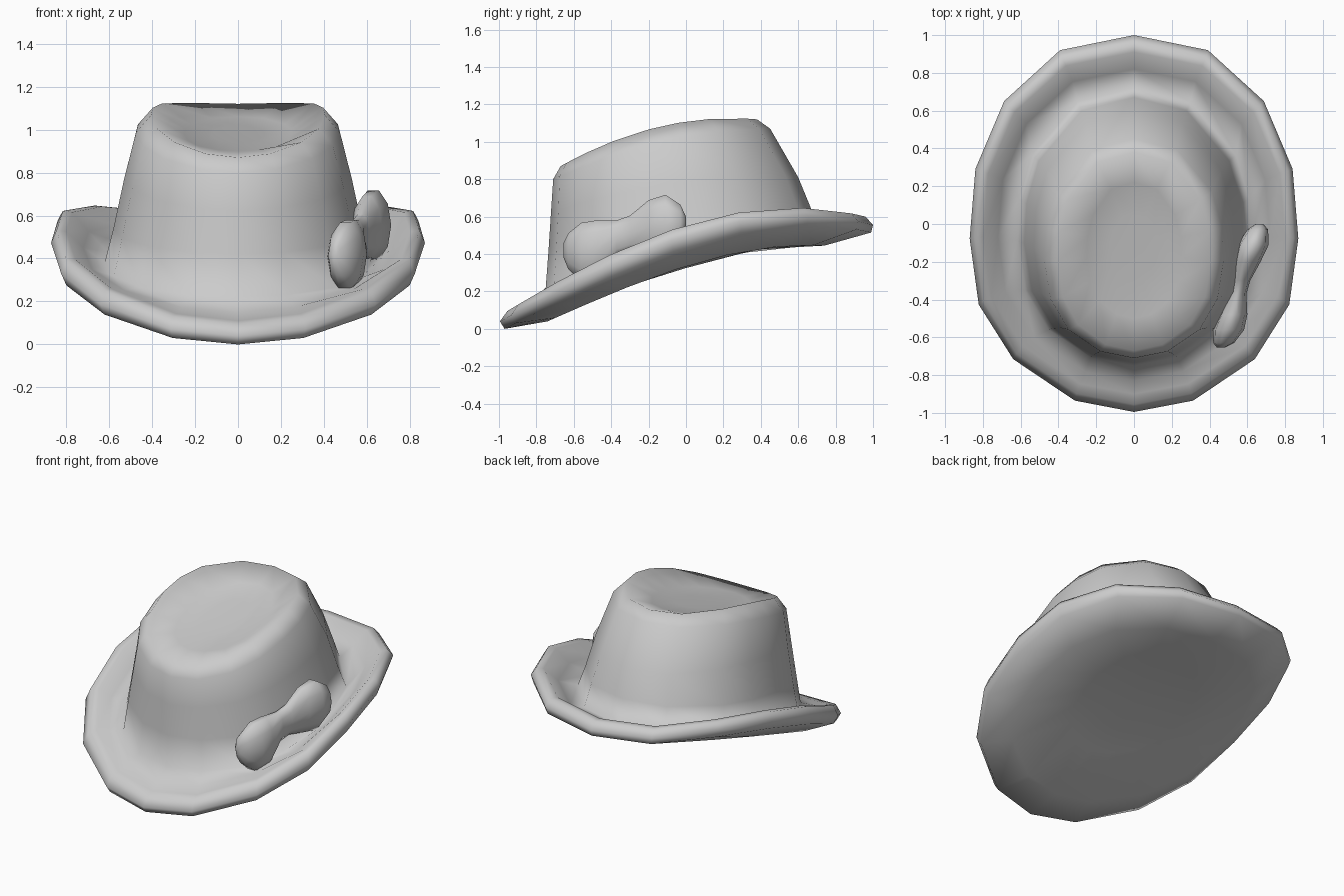
import bpy
import bmesh
import math

cube = bpy.data.objects.get("Cube")
if cube:
    bpy.data.objects.remove(cube, do_unlink=True)

felt = bpy.data.materials.new("grey felt")
felt.use_nodes = True
felt.diffuse_color = (0.6, 0.6, 0.6, 1)
shader = next(n for n in felt.node_tree.nodes if n.type == "BSDF_PRINCIPLED")
shader.inputs["Base Color"].default_value = felt.diffuse_color
shader.inputs["Roughness"].default_value = 0.8


def loft(name, rings):
    """Skin closed rings of points, cap both ends and shade smooth."""
    bm = bmesh.new()
    loops = [[bm.verts.new(p) for p in ring] for ring in rings]
    for a, b in zip(loops, loops[1:]):
        for i in range(len(a)):
            j = (i + 1) % len(a)
            bm.faces.new((a[i], a[j], b[j], b[i]))
    caps = [bm.faces.new(loops[0]), bm.faces.new(loops[-1])]
    bmesh.ops.poke(bm, faces=caps)
    bmesh.ops.recalc_face_normals(bm, faces=bm.faces[:])
    for face in bm.faces:
        face.smooth = True
    mesh = bpy.data.meshes.new(name)
    bm.to_mesh(mesh)
    bm.free()
    mesh.materials.append(felt)
    obj = bpy.data.objects.new(name, mesh)
    bpy.context.collection.objects.link(obj)
    return obj


def mirrored(half):
    """Close a half outline, given from back to front, on the other side."""
    return half + [(-x, t) for x, t in half[-2:0:-1]]


# Unit outlines of the brim and of the squarer crown
BRIM = mirrored([(0, 1), (0.45, 0.92), (0.79, 0.65), (0.965, 0.29), (1, -0.08),
                 (0.945, -0.43), (0.735, -0.72), (0.36, -0.94), (0, -1)])
CROWN = mirrored([(0, 1), (0.48, 0.9), (0.87, 0.52), (0.98, 0.2), (1, -0.1),
                  (0.93, -0.46), (0.73, -0.74), (0.37, -0.94), (0, -1)])


def hat_ring(outline, half_width, front, back, z_front, z_side, z_back, sway):
    """Scaled outline whose height bends smoothly from front to back."""
    middle, reach = (front + back) / 2, (back - front) / 2
    slope = (z_back - z_front) / 2
    bend = (z_back + z_front) / 2 - z_side
    return [(half_width * x, middle + reach * t,
             z_side + slope * t + bend * t * t + sway * (t - t ** 3))
            for x, t in outline]


# Hat: underside, rolled brim edge, crown and dented top
brim = [
    (0.35, -0.40, 0.40, 0.20, 0.335, 0.43, 0),
    (0.69, -0.74, 0.74, 0.04, 0.335, 0.445, 0.03),
    (0.845, -0.97, 0.99, 0.0, 0.44, 0.515, 0.06),
    (0.87, -0.995, 1.0, 0.04, 0.50, 0.555, 0.07),
    (0.845, -0.955, 0.96, 0.095, 0.555, 0.60, 0.04),
    (0.80, -0.90, 0.91, 0.11, 0.55, 0.60, 0.04),
    (0.72, -0.83, 0.82, 0.15, 0.47, 0.53, 0.04),
]
crown = [
    (0.62, -0.75, 0.72, 0.22, 0.40, 0.49, 0.03),
    (0.58, -0.735, 0.67, 0.42, 0.55, 0.64, 0),
    (0.53, -0.722, 0.60, 0.62, 0.78, 0.81, 0),
    (0.475, -0.71, 0.45, 0.80, 1.0, 1.07, 0),
    (0.405, -0.67, 0.38, 0.87, 1.08, 1.12, 0),
    (0.25, -0.50, 0.22, 0.90, 0.985, 1.06, 0),
    (0.12, -0.30, 0.05, 0.94, 0.98, 1.02, 0),
]
loft("hat", [hat_ring(BRIM, *row) for row in brim]
     + [hat_ring(CROWN, *row) for row in crown])


# Bow: two rounded lobes joined by a narrow waist
def bow_ring(x, y, z, half_width, half_height, sides=10):
    turn = 2 * math.pi / sides
    return [(x + half_width * math.cos(i * turn), y,
             z + half_height * math.sin(i * turn)) for i in range(sides)]


stations = [
    (0.46, -0.655, 0.42, 0.02, 0.04),
    (0.475, -0.63, 0.415, 0.055, 0.10),
    (0.50, -0.56, 0.41, 0.083, 0.165),
    (0.525, -0.48, 0.42, 0.075, 0.168),
    (0.55, -0.37, 0.485, 0.045, 0.10),
    (0.57, -0.30, 0.51, 0.045, 0.10),
    (0.60, -0.20, 0.545, 0.07, 0.15),
    (0.63, -0.11, 0.555, 0.083, 0.17),
    (0.655, -0.03, 0.56, 0.055, 0.11),
    (0.665, 0.0, 0.57, 0.02, 0.03),
]
loft("side_bow", [bow_ring(*row) for row in stations])
